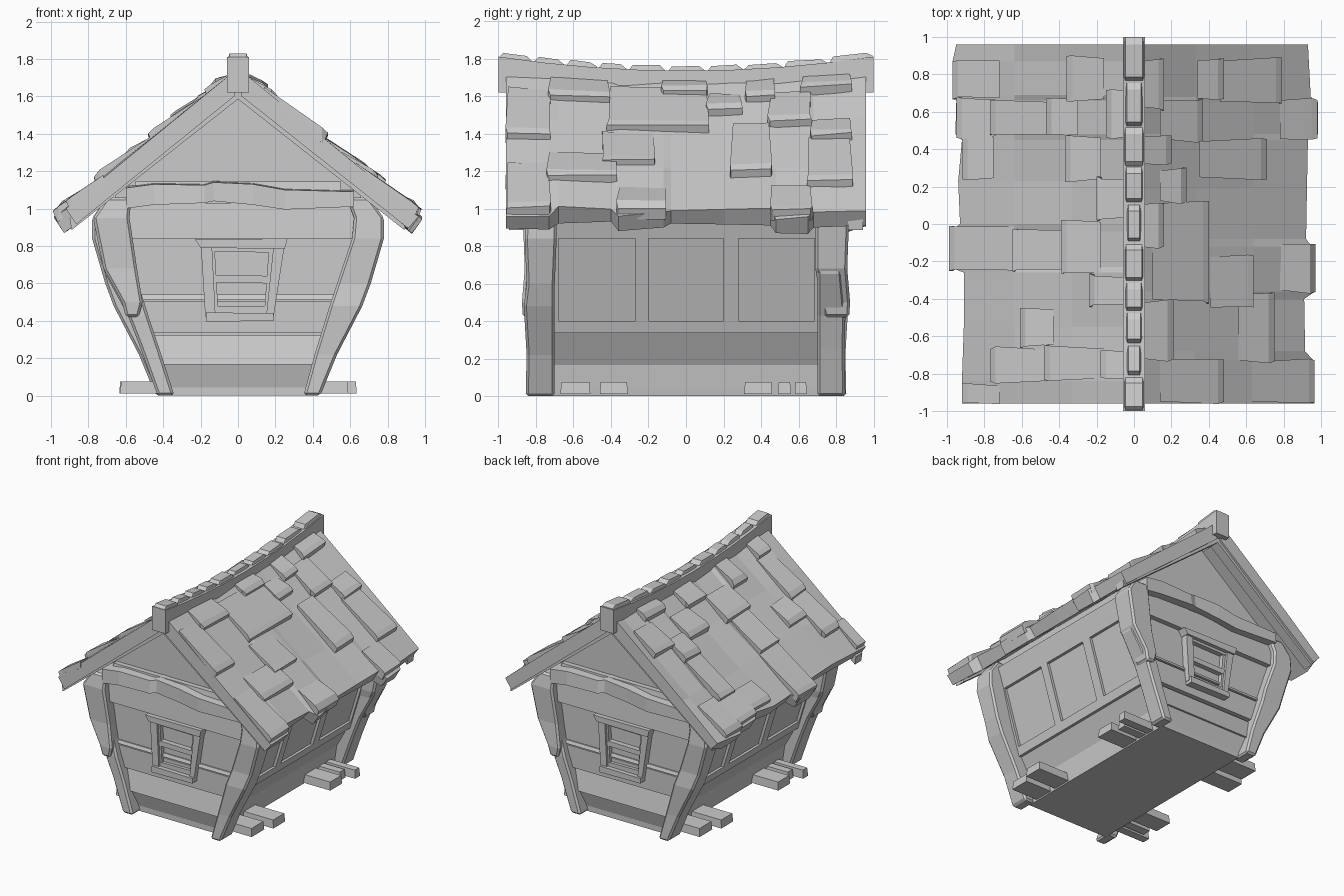
import bpy, bmesh, math, random
from mathutils import Matrix, Vector

random.seed(4)
TURN = Matrix.Rotation(math.pi, 4, 'Z')


def j(a):
    return random.uniform(-a, a)


def loft(name, sections, both=False, bevel=0.0):
    """Skin equal-sized point loops; optionally repeat turned half way round."""
    for k in range(2 if both else 1):
        bm = bmesh.new()
        rings = [[bm.verts.new(TURN @ Vector(p) if k else Vector(p)) for p in s] for s in sections]
        n = len(rings[0])
        for a, b in zip(rings, rings[1:]):
            for i in range(n):
                bm.faces.new((a[i], a[(i + 1) % n], b[(i + 1) % n], b[i]))
        bm.faces.new(rings[0])
        bm.faces.new(rings[-1])
        bmesh.ops.recalc_face_normals(bm, faces=bm.faces)
        me = bpy.data.meshes.new(name)
        bm.to_mesh(me)
        bm.free()
        ob = bpy.data.objects.new(name, me)
        bpy.context.collection.objects.link(ob)
        if bevel:
            mod = ob.modifiers.new("chipped_edges", 'BEVEL')
            mod.width = bevel
            mod.segments = 1


def rect(x0, x1, y0, y1, z):
    return [(x0, y0, z), (x1, y0, z), (x1, y1, z), (x0, y1, z)]


def front_board(name, z0, z1, w0, w1, y0, y1):
    loft(name, [rect(-w0, w0, y0, -.7, z0), rect(-w1, w1, y1, -.7, z1)], True)


# House body: flared sides and gable ends
half = [(.36, 0), (.365, .03), (.385, .165), (.48, .335), (.64, .86), (.66, 1.1)]
outline = half + [(0, 1.63)] + [(-x, z) for x, z in reversed(half)]
loft("house_body", [[(x, y, z) for x, z in outline] for y in (-.75, .75)])

# Horizontal boards on both gable ends
front_board("sill_board", .025, .165, .36, .42, -.745, -.785)
front_board("skirt_board", .165, .325, .42, .48, -.80, -.765)
front_board("lower_wall_board", .335, .505, .48, .53, -.79, -.79)
front_board("wall_lip", .515, .54, .53, .54, -.795, -.785)
front_board("upper_wall_board", .54, .84, .54, .61, -.775, -.775)
front_board("head_board", .84, 1.03, .61, .66, -.815, -.80)

# Rough tie beam under each gable
beam = [(-.60, 1.00, 1.11), (-.45, 1.02, 1.13), (-.18, 1.03, 1.125), (-.13, 1.04, 1.14),
        (.08, 1.02, 1.13), (.25, .995, 1.10), (.62, 1.01, 1.09)]
loft("tie_beam", [[(x, -.86 + j(.012), a), (x, -.85 + j(.015), b), (x, -.72, b + .01), (x, -.72, a)]
                  for x, a, b in beam], True)
loft("tie_beam_cap", [[(x, -.80, 1.08), (x, -.79, 1.145), (x, -.72, 1.145), (x, -.72, 1.08)]
                      for x in (-.55, .55)], True)


# Windows
def win_bar(name, a, b, c, d, y):
    """Bar with corners given as (x, z) around its front face."""
    loft(name, [[(x, yy, z) for x, z in (a, b, c, d)] for yy in (y, -.76)], True)


win_bar("window_left_jamb", (-.20, .83), (-.14, .82), (-.12, .42), (-.175, .42), -.83)
win_bar("window_right_jamb", (.19, .80), (.25, .81), (.19, .42), (.15, .42), -.83)
win_bar("window_head", (-.23, .835), (.265, .84), (.25, .785), (-.20, .79), -.845)
win_bar("window_sill", (-.17, .445), (.19, .44), (.19, .40), (-.17, .395), -.85)
win_bar("window_crossbar", (-.14, .645), (.18, .64), (.18, .60), (-.14, .605), -.815)
win_bar("window_sash_top", (-.14, .79), (.19, .79), (.19, .765), (-.14, .77), -.815)
win_bar("window_sash_bottom", (-.12, .475), (.16, .48), (.16, .44), (-.12, .44), -.815)
win_bar("window_sash_left", (-.15, .79), (-.125, .79), (-.105, .44), (-.13, .44), -.81)
win_bar("window_sash_right", (.165, .79), (.20, .79), (.165, .44), (.14, .44), -.81)


# Panel framing on the side walls
def side_bar(name, y0, y1, z0, z1):
    def ring(z):
        x = .48 + (z - .335) * .305
        return rect(x - .05, x + .022, y0, y1, z)
    loft(name, [ring(z0), ring(z1)], True)


side_bar("side_bottom_rail", -.72, .72, .335, .40)
side_bar("side_top_rail", -.72, .72, .84, 1.0)
for y0, y1 in ((-.27, -.20), (.20, .28), (-.72, -.68), (.685, .72)):
    side_bar("side_stud", y0, y1, .40, .84)


# Corner posts, two hewn shapes each repeated on the opposite corner
def post(name, rows):
    loft(name, [rect(a, b, y0, y1, z) for z, a, b, y0, y1 in rows], True, .014)


post("bent_corner_post", [(0, .35, .44, -.855, -.70), (.22, .41, .53, -.85, -.70),
                          (.48, .49, .665, -.865, -.70), (.60, .53, .71, -.85, -.70),
                          (.84, .61, .78, -.86, -.69), (.95, .62, .78, -.85, -.69),
                          (1.06, .58, .70, -.84, -.70)])
post("lower_corner_post", [(0, -.43, -.34, -.85, -.70), (.25, -.52, -.42, -.845, -.70),
                           (.43, -.59, -.48, -.85, -.70), (.65, -.71, -.55, -.83, -.70),
                           (.72, -.72, -.57, -.82, -.70)])
post("upper_corner_post", [(.42, -.60, -.53, -.87, -.74), (.50, -.62, -.51, -.875, -.72),
                           (.68, -.72, -.54, -.86, -.69), (.95, -.775, -.58, -.87, -.69),
                           (1.06, -.70, -.57, -.85, -.69)])

# Foundation planks sticking out at the sides
for y0, y1, x in ((-.67, -.51, .59), (-.46, -.31, .635), (.31, .46, .60), (.49, .56, .56), (.58, .645, .63)):
    loft("foundation_plank", [rect(.25, x, y0, y1, .01), rect(.25, x - .005, y0 + .005, y1 - .005, .075)], True)


# Sagging roof
def roof_z(x, y):
    return 1.755 - .82 * x - .05 * (1 - y * y) * (1 - x)


def roof_side(side, eaves):
    secs = []
    for y, e in eaves:
        end = abs(y) > .9
        ring = [(side * x, y, roof_z(x, y) + (0 if end else j(.014))) for x in (.02, .33, .64)]
        ring.append((side * e, y, roof_z(e, y) + j(.012)))
        low = e - .055
        ring += [(side * low, y, 1.615 - .80 * low + j(.008)), (side * .02, y, 1.60)]
        secs.append(ring)
    loft("roof_right" if side > 0 else "roof_left", secs)


roof_side(1, [(-.96, .965), (-.73, .96), (-.68, .915), (-.40, .91), (-.36, .97), (-.12, .95),
              (-.08, .92), (.20, .925), (.45, .93), (.48, .985), (.65, .985), (.68, .945), (.96, .93)])
roof_side(-1, [(-.96, .92), (-.84, .92), (-.55, .91), (-.26, .91), (-.23, .985), (-.04, .985),
               (.0, .93), (.23, .94), (.45, .92), (.48, .955), (.66, .95), (.69, .97), (.87, .97), (.96, .95)])

# Barge boards under the roof ends
for side in (-1, 1):
    for y in (-.945, .865):
        loft("barge_board", [[(side * x, yy, z) for x, z in
                              ((0, 1.67), (.90, .95), (.89, .885), (0, 1.585))] for yy in (y, y + .08)])


# Raised shingles: (upper x, lower x, y from, y to)
def shingles(side, rows):
    for a, b, y0, y1 in rows:
        secs = []
        for x, t in ((a - .02, .012), (b - .03, .05 + j(.008)), (b, .045)):
            g = .0 if x < b - .04 else .008
            p, q = y0 - g + j(.008), y1 + g + j(.008)
            xb = x - (.025 if x == b else 0)
            secs.append([(side * x, p, roof_z(x, p) + t + j(.006)), (side * x, q, roof_z(x, q) + t + j(.006)),
                         (side * xb, q, roof_z(xb, q) - .035), (side * xb, p, roof_z(xb, p) - .035)])
        loft("shingle", secs)


shingles(1, [(.05, .16, .62, .87), (.36, .48, .67, .87), (.48, .79, .65, .88), (.05, .20, .33, .46),
             (.16, .37, .45, .66), (.37, .71, .25, .45), (.80, .98, .46, .66), (.16, .28, .12, .29),
             (.05, .16, -.12, .10), (.12, .40, -.41, .11), (.43, .64, -.44, -.17), (.05, .21, -.72, -.42),
             (.58, .75, -.73, -.38), (.16, .48, -.95, -.73), (.65, .965, -.95, -.73), (.80, .97, -.36, -.11)])
shingles(-1, [(.74, .97, .68, .87), (.18, .36, .66, .89), (.76, .95, .47, .67), (.47, .77, .48, .66),
              (.32, .47, .48, .66), (.05, .15, .47, .71), (.77, .92, .24, .46), (.20, .37, .24, .46),
              (.05, .20, .03, .24), (.20, .39, -.26, .01), (.66, .99, -.24, -.02), (.40, .65, -.24, -.03),
              (.05, .24, -.43, -.28), (.45, .61, -.65, -.45), (.47, .77, -.84, -.67), (.18, .48, -.83, -.66),
              (.05, .18, -.82, -.68), (.74, .92, -.955, -.86)])


# Ridge beam and its row of chipped cap blocks
def ridge_z(y):
    return 1.835 - .075 * (1 - y * y)


ys = [-1, -.75, -.5, -.25, 0, .25, .5, .75, 1]
loft("ridge_beam", [[(-.06, y, 1.62), (.06, y, 1.62), (.06, y, ridge_z(y) - .025), (-.06, y, ridge_z(y) - .025)]
                    for y in ys])
cuts = [-1, -.81, -.64, -.47, -.31, -.10, .11, .31, .52, .76, 1]
for i, (a, b) in enumerate(zip(cuts, cuts[1:])):
    w = .058 if i in (0, 9) else .05 + j(.008)
    secs = []
    for y, d in ((a, .03), (a + .025, 0), (b - .04, 0), (b - .005, .025)):
        t = ridge_z(y) - d + j(.006)
        secs.append([(-w, y, t - .05), (w, y, t - .05), (w - .012, y, t), (.012 - w, y, t)])
    loft("ridge_cap", secs)
